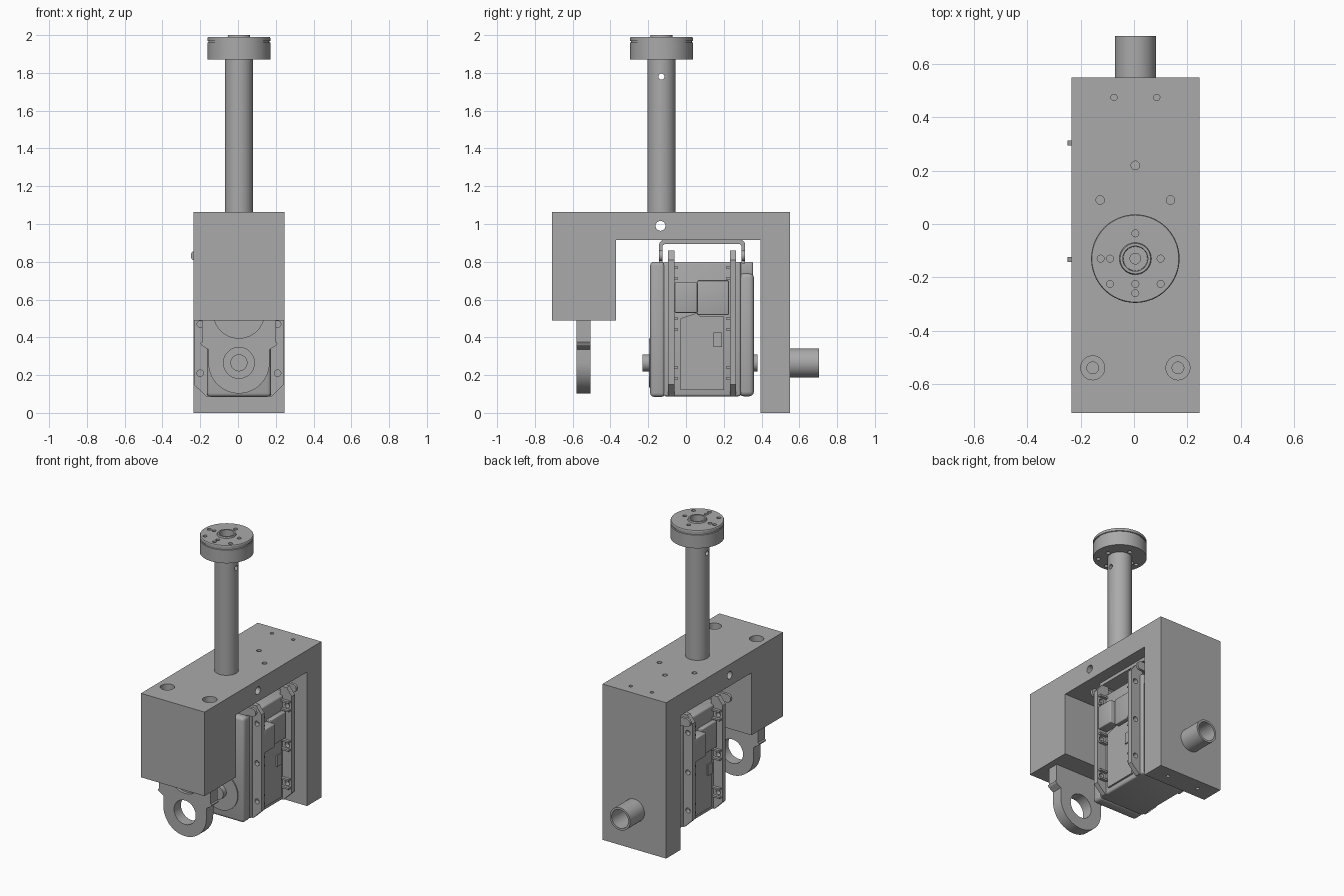
import bpy, bmesh, math
from mathutils import Matrix, Vector

if "Cube" in bpy.data.objects:
    bpy.data.objects.remove(bpy.data.objects["Cube"], do_unlink=True)

GREY = bpy.data.materials.new("machined_grey")
GREY.use_nodes = True
GREY.diffuse_color = (0.4, 0.4, 0.4, 1)
GREY.node_tree.nodes["Principled BSDF"].inputs["Base Color"].default_value = (0.4, 0.4, 0.4, 1)

CX = 0.005      # centre plane of the mechanism
PY = -0.13      # post axis in y
AZ = 0.265      # horizontal pivot axis height
parts = []
# Maps a local (u, v, depth) frame onto each extrusion axis
FRAMES = {"x": lambda u, v, d: (d, u, v),
          "y": lambda u, v, d: (u, d, v),
          "z": lambda u, v, d: (u, v, d)}


def make(name, bm, keep=True):
    bmesh.ops.recalc_face_normals(bm, faces=bm.faces[:])
    mesh = bpy.data.meshes.new(name)
    bm.to_mesh(mesh)
    bm.free()
    mesh.materials.append(GREY)
    obj = bpy.data.objects.new(name, mesh)
    bpy.context.collection.objects.link(obj)
    if keep:
        parts.append(obj)
    return obj


def prism(name, axis, outline, lo, hi, keep=True):
    bm = bmesh.new()
    f = FRAMES[axis]
    face = bm.faces.new([bm.verts.new(f(u, v, lo)) for u, v in outline])
    new = bmesh.ops.extrude_face_region(bm, geom=[face])["geom"]
    step = Vector(f(0, 0, hi - lo))
    bmesh.ops.translate(bm, vec=step, verts=[g for g in new if isinstance(g, bmesh.types.BMVert)])
    return make(name, bm, keep)


def arc(cu, cv, r, a0, a1, n):
    angles = [math.radians(a0 + (a1 - a0) * i / n) for i in range(n + 1)]
    return [(cu + r * math.cos(a), cv + r * math.sin(a)) for a in angles]


def rod(name, axis, cu, cv, r, lo, hi, n=40, keep=True):
    return prism(name, axis, arc(cu, cv, r, 0, 360, n)[:-1], lo, hi, keep)


def box(name, xs, ys, zs, bevel=0):
    bm = bmesh.new()
    bmesh.ops.create_cube(bm, size=1)
    for v in bm.verts:
        v.co = [(a + b) / 2 + c * (b - a) for c, (a, b) in zip(v.co, (xs, ys, zs))]
    if bevel:
        bmesh.ops.bevel(bm, geom=bm.edges[:], offset=bevel, segments=3, profile=0.5, affect="EDGES")
    return make(name, bm)


def lathe(name, profile, cx, cy, n=64):
    bm = bmesh.new()
    vs = [bm.verts.new((cx + r, cy, z)) for r, z in profile]
    es = [bm.edges.new((a, b)) for a, b in zip(vs, vs[1:])]
    bmesh.ops.spin(bm, geom=vs + es, cent=(cx, cy, 0), axis=(0, 0, 1), angle=2 * math.pi, steps=n)
    bmesh.ops.remove_doubles(bm, verts=bm.verts[:], dist=1e-5)
    return make(name, bm)


def drill(obj, holes):
    """Each hole: axis, u, v, radius, from, to."""
    cutters = []
    for axis, u, v, r, lo, hi in holes:
        c = rod("cutter", axis, u, v, r, lo, hi, 28, keep=False)
        c.hide_render = True
        cutters.append(c)
        mod = obj.modifiers.new("hole", "BOOLEAN")
        mod.operation, mod.solver, mod.object = "DIFFERENCE", "EXACT", c
    bpy.context.view_layer.update()
    done = bpy.data.meshes.new_from_object(obj.evaluated_get(bpy.context.evaluated_depsgraph_get()))
    obj.modifiers.clear()
    obj.data = done
    for c in cutters:
        bpy.data.objects.remove(c, do_unlink=True)


# Main frame: front block, bridge and rear leg in one profile
frame = prism("frame", "x", [(-.71, .49), (-.37, .49), (-.37, .915), (.395, .915), (.395, 0),
                             (.55, 0), (.55, 1.063), (-.71, 1.063)], -.235, .245)
holes = [("x", -.135, .99, .026, -.3, .3), ("z", CX, .22, .016, .85, 1.1)]
for s in (-1, 1):
    holes += [("z", CX + s * .08, .475, .012, .95, 1.1),
              ("z", CX + s * .132, .09, .016, .85, 1.1),
              ("z", CX + s * .16, -.54, .045, .97, 1.1),
              ("z", CX + s * .16, -.54, .022, .8, 1.0),
              ("z", CX + s * .12, .475, .012, -.1, .08)]
drill(frame, holes)

# Rear stub tube
stub = rod("rear_stub_tube", "y", CX, AZ, .077, .54, .705, 48)
drill(stub, [("y", CX, AZ, .063, .56, .8)])

# Front lug with rounded eye
half = [(.195, .495), (.195, .375)] + arc(.185, .37, .018, 0, -70, 4) + [(.162, .335)]
right = [(CX + u, v) for u, v in half]
left = [(CX - u, v) for u, v in reversed(half)]
lug = prism("front_lug", "y", right + arc(CX, AZ, .162, 0, -180, 32) + left, -.58, -.505)
drill(lug, [("y", CX, AZ, .082, -.7, -.4), ("y", CX, .53, .135, -.7, -.56)])

# Post with cross hole
post = rod("post", "z", CX, PY, .075, 1.05, 1.88, 48)
drill(post, [("x", PY, 1.78, .016, -.2, .2)])

# Top flange with groove, raised collar and bore
flange = lathe("top_flange", [(0, 1.87), (.166, 1.87), (.166, 1.96), (.161, 1.962), (.161, 1.968),
                              (.166, 1.97), (.166, 1.985), (.163, 1.99), (.06, 1.99), (.057, 2.0),
                              (.047, 2.0), (.045, 1.93), (.02, 1.93), (.02, 1.9), (0, 1.9)], CX, PY)
bolts = [(0, .095), (-.13, 0), (-.095, 0), (.095, 0), (-.095, -.095), (.095, -.095),
         (0, -.095), (0, -.13)]
drill(flange, [("z", CX + u, PY + v, .013, 1.8, 2.05) for u, v in bolts])

# Actuator case
box("actuator_body", (CX - .17, CX + .17), (-.12, .29), (.088, .8), .012)
box("front_cover", (CX - .17, CX + .17), (-.19, -.11), (.085, .8), .02)
box("rear_cover", (CX - .165, CX + .165), (.28, .36), (.088, .74), .025)
box("rear_cover_top", (CX - .15, CX + .15), (.28, .355), (.72, .8), .01)
rod("cover_pad", "y", CX, AZ, .13, -.197, -.185)
rod("front_shaft", "y", CX, AZ, .045, -.23, -.18)
rod("rear_shaft", "y", CX, AZ, .045, .35, .378)

# Side ears and nut pockets
ear_holes = (.21, .47, .74)
for s, side in ((-1, "right"), (1, "left")):
    for lo, hi, inner, end in ((-.095, -.062, -1, "front"), (.232, .265, 1, "rear")):
        pts = [(.15, .088), (.175, .088), (.238, .15), (.238, .81), (.2, .86), (.15, .86)]
        ear = prism(f"{end}_{side}_ear", "y", [(CX + s * u, v) for u, v in pts], lo, hi)
        drill(ear, [("y", CX + s * .205, z, .017, lo - .1, hi + .1) for z in ear_holes])
        y = hi if inner < 0 else lo
        for z in ear_holes:
            for dz in (-.034, .024):
                box(f"{end}_{side}_nut_pocket", sorted((CX + s * .16, CX + s * .228)),
                    sorted((y, y - inner * .02)), (z + dz, z + dz + .012))
    # Connector block, raised side panel and small latch, turned half round per side
    def span(a, b):
        return sorted((.085 + s * (a - .085), .085 + s * (b - .085)))
    xs = sorted((CX + s * .16, CX + s * .235))
    box(f"{side}_connector", xs, span(-.06, .06), (.53, .69), .006)
    panel = [(-.03, .12), (-.03, .5), (.06, .53), (.075, .51), (.2, .51), (.2, .12)]
    prism(f"{side}_side_panel", "x", [(.085 + s * (u - .085), v) for u, v in panel],
          *sorted((CX + s * .16, CX + s * .182)))
    box(f"{side}_upper_panel", sorted((CX + s * .16, CX + s * .2)), span(.06, .225), (.52, .7), .005)
    box(f"{side}_latch", sorted((CX + s * .16, CX + s * .19)), span(.145, .19), (.35, .425))

# Mounting bracket bent over the actuator
outer = [(-.142, .79)] + arc(-.117, .89, .025, 180, 90, 6) + arc(.288, .89, .025, 90, 0, 6) + [(.313, .79)]
inside = [(.295, .79), (.295, .885), (.285, .893), (-.114, .893), (-.124, .885), (-.124, .79)]
prism("mounting_bracket", "x", outer + inside, CX - .16, CX + .16)
for lo, end in ((-.142, "front"), (.295, "rear")):
    tab = arc(-.222, .832, .028, 90, 270, 10) + arc(CX + .2, .832, .028, -90, 90, 10)
    prism(f"{end}_bracket_tab", "y", tab, lo, lo + .018)

# Smooth round surfaces, keep machined edges sharp
bpy.ops.object.select_all(action="DESELECT")
for obj in parts:
    obj.select_set(True)
bpy.context.view_layer.objects.active = frame
bpy.ops.object.shade_smooth_by_angle(angle=math.radians(30))
